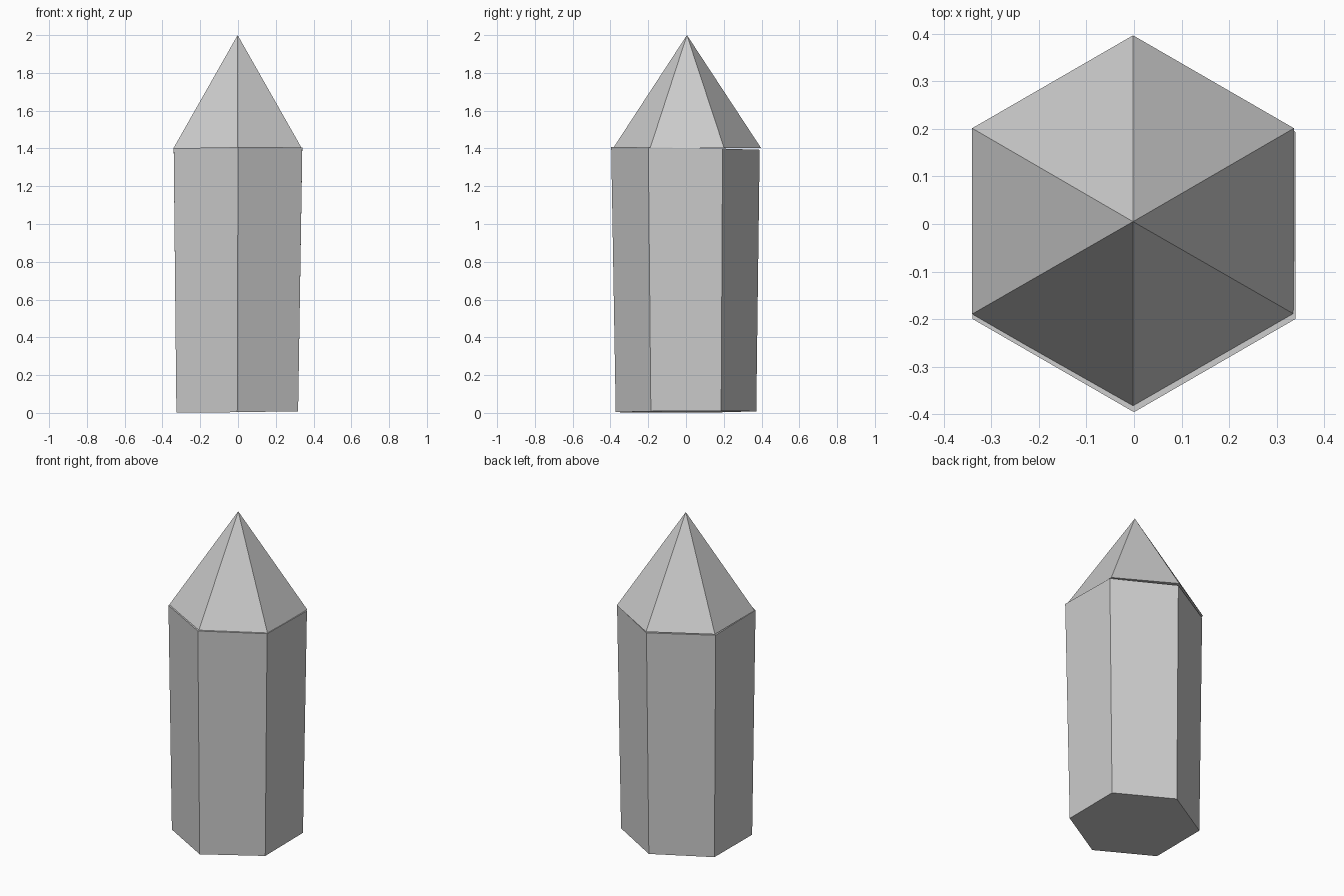
import bpy, bmesh
from math import sin, cos, pi

if "Cube" in bpy.data.objects:
    bpy.data.objects.remove(bpy.data.objects["Cube"], do_unlink=True)

stone = bpy.data.materials.new("pale grey stone")
stone.use_nodes = True
GREY = (0.6, 0.6, 0.6, 1)
stone.diffuse_color = GREY
stone.node_tree.nodes["Principled BSDF"].inputs["Base Color"].default_value = GREY


def hexagon(bm, radius, cx, cy, height):
    """Ring of six vertices with corners on +y and -y; height is a function of x, y."""
    ring = []
    for i in range(6):
        a = pi / 2 + i * pi / 3
        x, y = cx + radius * cos(a), cy + radius * sin(a)
        ring.append(bm.verts.new((x, y, height(x, y))))
    return ring


def finish(bm, name):
    bmesh.ops.recalc_face_normals(bm, faces=bm.faces)
    mesh = bpy.data.meshes.new(name)
    bm.to_mesh(mesh)
    bm.free()
    mesh.materials.append(stone)
    bpy.context.collection.objects.link(bpy.data.objects.new(name, mesh))


# Shaft: flared hexagonal prism with slightly tilted ends
bm = bmesh.new()
low = hexagon(bm, 0.372, -0.004, 0, lambda x, y: 0.006 + 0.012 * x + 0.006 * y)
high = hexagon(bm, 0.393, 0, -0.003, lambda x, y: 1.4 + 0.007 * x - 0.018 * y)
bm.faces.new(low)
bm.faces.new(high)
for i in range(6):
    j = (i + 1) % 6
    bm.faces.new((low[i], low[j], high[j], high[i]))
finish(bm, "crystal_shaft")

# Tip: six-sided pyramid with a level base
bm = bmesh.new()
base = hexagon(bm, 0.391, -0.002, 0.006, lambda x, y: 1.403)
apex = bm.verts.new((-0.002, 0.005, 2))
bm.faces.new(base)
for i in range(6):
    bm.faces.new((base[i], base[(i + 1) % 6], apex))
finish(bm, "crystal_tip")
